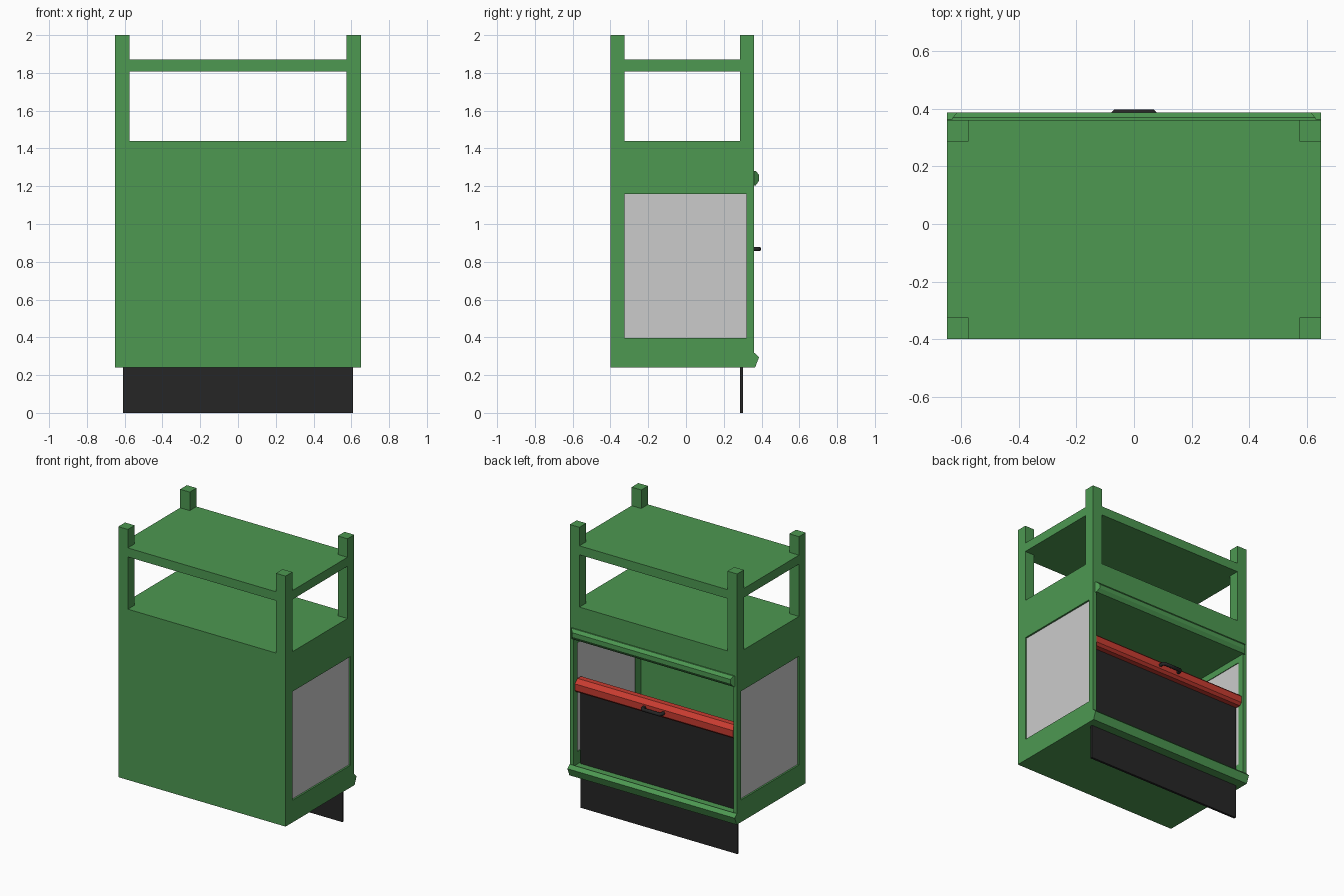
import bpy, bmesh
from mathutils import Vector

if "Cube" in bpy.data.objects:
    bpy.data.objects.remove(bpy.data.objects["Cube"])


def material(name, rgb):
    m = bpy.data.materials.new(name)
    m.diffuse_color = (*rgb, 1)
    m.use_nodes = True
    m.node_tree.nodes["Principled BSDF"].inputs["Base Color"].default_value = m.diffuse_color
    return m


GREEN = material("green_paint", (0.074, 0.314, 0.083))
RED = material("red_paint", (0.58, 0.045, 0.03))
BLACK = material("black_paint", (0.019, 0.019, 0.019))


def finish(name, bm, mat):
    bmesh.ops.recalc_face_normals(bm, faces=bm.faces)
    me = bpy.data.meshes.new(name)
    bm.to_mesh(me)
    bm.free()
    ob = bpy.data.objects.new(name, me)
    bpy.context.collection.objects.link(ob)
    if mat:
        me.materials.append(mat)
    return ob


def box(name, x, y, z, mat=None):
    bm = bmesh.new()
    bmesh.ops.create_cube(bm, size=1)
    for v in bm.verts:
        v.co = Vector([(r[0] + r[1]) / 2 + c * (r[1] - r[0]) for r, c in zip((x, y, z), v.co)])
    return finish(name, bm, mat)


def bar(name, profile, mat):
    """Extrude a profile of (y, z, half width) points across x."""
    bm = bmesh.new()
    ends = [[bm.verts.new((s * w, y, z)) for y, z, w in profile] for s in (-1, 1)]
    n = len(profile)
    for e in ends:
        bm.faces.new(e)
    for i in range(n):
        j = (i + 1) % n
        bm.faces.new((ends[0][i], ends[0][j], ends[1][j], ends[1][i]))
    return finish(name, bm, mat)


def cut(target, cutter):
    cutter.hide_render = True
    m = target.modifiers.new("cut", 'BOOLEAN')
    m.operation, m.solver, m.object = 'DIFFERENCE', 'EXACT', cutter
    bpy.context.view_layer.objects.active = target
    bpy.ops.object.modifier_apply(modifier=m.name)
    bpy.data.objects.remove(cutter)


W, F, B = 0.65, -0.4, 0.361  # half width, front, back

# Cabinet body, hollow and open at the back, with a window in each side
cabinet = box("cabinet_body", (-W, W), (F, B), (0.241, 1.44), GREEN)
cut(cabinet, box("cavity_cutter", (-0.62, 0.62), (F + 0.012, 0.6), (0.31, 1.205)))
cut(cabinet, box("window_cutter", (-1, 1), (-0.325, 0.32), (0.397, 1.16)))

# Side window panes
for side, s in (("left", -1), ("right", 1)):
    box(f"{side}_window_pane", sorted((s * 0.625, s * 0.638)), (-0.325, 0.32), (0.397, 1.16))

# Corner posts and upper shelf
P = 0.075
for sx, xr in (("left", (-W, P - W)), ("right", (W - P, W))):
    for sy, yr in (("front", (F, F + P)), ("back", (B - P, B))):
        box(f"{sy}_{sx}_post", xr, yr, (1.44, 2.0), GREEN)
box("upper_shelf", (-W, W), (F, B), (1.807, 1.87), GREEN)

# Trim strips above and below the opening
bar("lintel_trim", [(B, 1.205, 0.635), (0.37, 1.205, 0.63), (0.387, 1.23, 0.615),
                    (0.387, 1.26, 0.615), (0.37, 1.28, 0.63), (B, 1.28, 0.635)], GREEN)
bar("sill_trim", [(B, 0.241, W), (0.366, 0.241, W), (0.387, 0.295, W),
                  (0.364, 0.318, W), (B, 0.318, W)], GREEN)

# Half-lowered sliding door with its red top rail
box("sliding_door", (-0.61, 0.61), (0.286, 0.302), (0, 0.86), BLACK)
bar("door_rail", [(y, z, 0.615) for y, z in (
    (0.286, 0.825), (0.338, 0.825), (0.355, 0.842), (0.355, 0.888),
    (0.34, 0.902), (0.325, 0.915), (0.286, 0.915))], RED)

# Bent tube handle
cu = bpy.data.curves.new("door_handle", 'CURVE')
cu.dimensions = '3D'
cu.bevel_depth, cu.bevel_resolution, cu.use_fill_caps = 0.0125, 1, True
sp = cu.splines.new('POLY')
path = [(-0.074, 0.345), (-0.074, 0.376), (-0.064, 0.387),
        (0.064, 0.387), (0.074, 0.376), (0.074, 0.345)]
sp.points.add(len(path) - 1)
for p, (x, y) in zip(sp.points, path):
    p.co = (x, y, 0.867, 1)
cu.materials.append(BLACK)
bpy.context.collection.objects.link(bpy.data.objects.new("door_handle", cu))
